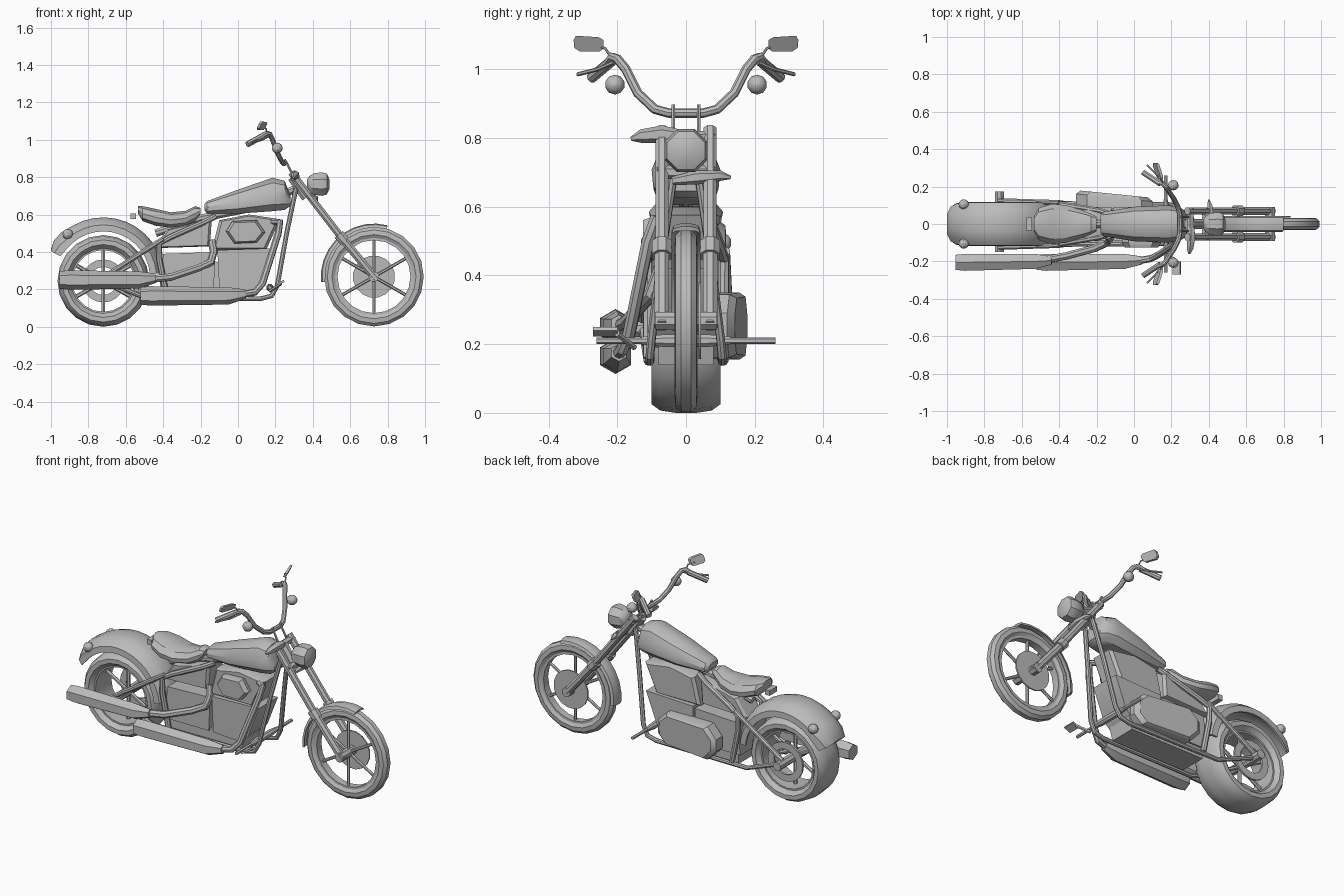
import bpy, bmesh
from math import cos, sin, pi, radians
from mathutils import Vector

cube = bpy.data.objects.get("Cube")
if cube:
    bpy.data.objects.remove(cube)

grey = bpy.data.materials.new("plain_grey")
grey.use_nodes = True
grey.diffuse_color = (0.5, 0.5, 0.5, 1)
grey.node_tree.nodes["Principled BSDF"].inputs["Base Color"].default_value = (0.5, 0.5, 0.5, 1)
parts = []


def loft(name, rings, loop=False):
    """Skin a row of closed rings; cap the ends unless the row loops."""
    bm = bmesh.new()
    rows = [[bm.verts.new(p) for p in ring] for ring in rings]
    n = len(rows[0])
    for a, b in zip(rows, rows[1:] + rows[:1] if loop else rows[1:]):
        for i in range(n):
            j = (i + 1) % n
            bm.faces.new((a[i], a[j], b[j], b[i]))
    if not loop:
        bm.faces.new(rows[0])
        bm.faces.new(rows[-1])
    bmesh.ops.recalc_face_normals(bm, faces=bm.faces)
    mesh = bpy.data.meshes.new(name)
    bm.to_mesh(mesh)
    bm.free()
    mesh.materials.append(grey)
    obj = bpy.data.objects.new(name, mesh)
    bpy.context.collection.objects.link(obj)
    parts.append(obj)
    return obj


def tube(name, points, radius, n=8):
    """Round bar along a path; radius is one number or one per point."""
    pts = [Vector(p) for p in points]
    radii = radius if isinstance(radius, (list, tuple)) else [radius] * len(pts)
    rings, quat, last = [], None, None
    for i, p in enumerate(pts):
        t = (pts[min(i + 1, len(pts) - 1)] - pts[max(i - 1, 0)]).normalized()
        quat = last.rotation_difference(t) @ quat if quat else t.to_track_quat('Z', 'Y')
        last = t
        rings.append([p + quat @ Vector((cos(2 * pi * (k + .5) / n), sin(2 * pi * (k + .5) / n), 0)) * radii[i]
                      for k in range(n)])
    return loft(name, rings)


def lathe(name, profile, cx, cz, n=20, start=0, end=360):
    """Turn a closed (y, radius) profile about a sideways axle."""
    full = end - start == 360
    angles = [radians(start + (end - start) * i / n) for i in range(n if full else n + 1)]
    return loft(name, [[(cx + r * cos(a), y, cz + r * sin(a)) for y, r in profile] for a in angles], full)


def prism(name, outline, layers):
    """Side outline (x, z) stacked over (y, scale) layers."""
    mx = sum(p[0] for p in outline) / len(outline)
    mz = sum(p[1] for p in outline) / len(outline)
    return loft(name, [[(mx + (x - mx) * s, y, mz + (z - mz) * s) for x, z in outline] for y, s in layers])


def body(name, stations):
    """Rounded shell through (x, bottom, top, half width) stations."""
    half = [(.3, 1), (.75, .85), (1, .5), (.95, .2), (.6, 0)]
    shape = half + [(-y, z) for y, z in reversed(half)]
    return loft(name, [[(x, y * w, b + z * (t - b)) for y, z in shape] for x, b, t, w in stations])


def ball(name, centre, r):
    x, y, z = centre
    angles = [-1.5, -.95, -.45, 0, .45, .95, 1.5]
    return tube(name, [(x + r * sin(a), y, z) for a in angles], [r * cos(a) for a in angles], 10)


def mirror_y(points, s):
    return [(x, y * s, z) for x, y, z in points]


SIDES = (("left", 1), ("right", -1))
FX, FZ, RX, RZ = .727, .268, -.72, .245

# Wheels
lathe("front_tyre", [(.02, .205), (.033, .225), (.03, .25), (.014, .266),
                     (-.014, .266), (-.03, .25), (-.033, .225), (-.02, .205)], FX, FZ)
lathe("rear_tyre", [(.07, .17), (.1, .195), (.1, .22), (.075, .238), (.03, .245),
                    (-.03, .245), (-.075, .238), (-.1, .22), (-.1, .195), (-.07, .17)], RX, RZ)
lathe("front_rim", [(.022, .195), (.022, .212), (-.022, .212), (-.022, .195)], FX, FZ)
lathe("rear_rim", [(.075, .165), (.075, .18), (-.075, .18), (-.075, .165)], RX, RZ)
for name, cx, cz, reach, r in (("front", FX, FZ, .2, .009), ("rear", RX, RZ, .17, .011)):
    for k in range(6):
        a = radians(30 + 60 * k)
        tube(name + "_spoke", [(cx, 0, cz), (cx + reach * cos(a), 0, cz + reach * sin(a))], r, 6)
tube("front_axle", [(FX, -.09, FZ), (FX, .09, FZ)], .028)
tube("rear_axle", [(RX, -.15, RZ), (RX, .175, RZ)], .026)
tube("front_brake_disc", [(FX, .036, FZ), (FX, .044, FZ)], .113, 16)
lathe("rear_sprocket", [(.085, .075), (.085, .115), (.097, .115), (.097, .075)], RX, RZ)

# Fenders
rear_arch = [(.117, .25), (.115, .285), (.08, .312), (.035, .325)]
rear_section = rear_arch + [(-y, r) for y, r in reversed(rear_arch)]
rear_section += [(-.105, .25), (-.1, .28), (-.03, .31), (.03, .31), (.1, .28), (.105, .25)]
fender = lathe("rear_fender", rear_section, RX, RZ + .015, 14, 5, 152)
for v in fender.data.vertices:          # tail narrows and flicks out
    if v.co.x < -.93:
        v.co.y *= max(.6, 1 + (v.co.x + .93) * 5)
        v.co.x = max(v.co.x - .01, -1)
lathe("front_fender", [(.042, .262), (.036, .278), (.012, .284), (-.012, .284), (-.036, .278), (-.042, .262),
                       (-.03, .27), (.03, .27)], FX, FZ, 9, 75, 186)

# Fork and steering
for side, s in SIDES:
    top, collar, foot = Vector((.285, .07 * s, .825)), Vector((.555, .07 * s, .475)), Vector((FX, .07 * s, FZ))
    along = (foot - collar).normalized()
    tube(side + "_fork_tube", [top, collar], .021)
    tube(side + "_fork_collar", [collar - along * .025, collar + along * .025], .031)
    tube(side + "_fork_slider", [collar, foot + along * .02], .023)
    tube(side + "_riser", [(.3, .037 * s, .8), (.25, .037 * s, .895)], .006, 6)
for z, x in ((.8, .3), (.7, .38)):
    tube("fork_yoke", [(x, -.085, z), (x, .085, z)], .02, 6)
tube("steering_neck", [(.29, 0, .8), (.365, 0, .69)], .028)
tube("upper_clamp_fin", [(.295, -.16, .797), (.3, -.13, .805), (.305, -.07, .81), (.305, -.02, .805)],
     [.006, .02, .026, .02], 6)
tube("lower_clamp_fin", [(.4, .13, .685), (.405, .1, .69), (.41, .03, .685), (.405, -.04, .675)],
     [.005, .015, .021, .012], 6)
tube("headlight", [(.37, 0, .763), (.38, 0, .763), (.405, 0, .763), (.45, 0, .763), (.475, 0, .763), (.488, 0, .763)],
     [.025, .045, .062, .068, .06, .03], 8)

# Handlebar with controls
arm = [(.245, .05, .872), (.235, .09, .883), (.21, .14, .93), (.185, .175, 1.0), (.17, .2, 1.03), (.155, .215, 1.035),
       (.13, .225, 1.02)]
tube("handlebar", list(reversed(mirror_y(arm, -1))) + arm, .014)
for side, s in SIDES:
    tube(side + "_grip", mirror_y([(.14, .215, 1.025), (.05, .275, .975)], s), .016)
    tube(side + "_lever", mirror_y([(.165, .21, 1.02), (.13, .255, 1.0), (.07, .315, .985)], s), .006, 6)
    tube(side + "_mirror_stalk", mirror_y([(.155, .215, 1.03), (.15, .235, 1.06), (.125, .26, 1.07)], s), .004, 6)
    face = [(.24, 1.085), (.255, 1.093), (.32, 1.097), (.327, 1.085), (.325, 1.062), (.31, 1.052), (.25, 1.052),
            (.24, 1.06)]
    loft(side + "_mirror", [[(x - (y - .28) * .35 + (z - 1.07) * .5, y * s, z) for y, z in face] for x in (.12, .135)])
    ball(side + "_front_signal", (.21, .207 * s, .955), .029)
    ball(side + "_rear_signal", (-.91, .105 * s, .495), .028)

# Tank and seat
body("fuel_tank", [(-.18, .625, .655, .045), (-.165, .605, .672, .065), (0, .605, .733, .092), (.185, .618, .797, .1),
                   (.25, .625, .78, .088), (.28, .645, .7, .06)])
body("seat", [(-.535, .605, .645, .04), (-.51, .565, .645, .085), (-.44, .54, .63, .108), (-.36, .53, .612, .1),
              (-.28, .54, .62, .075), (-.23, .565, .645, .055), (-.2, .605, .635, .04)])
prism("seat_tab", [(-.575, .575), (-.545, .575), (-.545, .605), (-.575, .605)], [(-.035, 1), (.035, 1)])

# Frame
tube("backbone", [(.31, 0, .74), (.1, 0, .64), (-.2, 0, .58), (-.44, 0, .5)], .022)
for side, s in SIDES:
    tube(side + "_cradle", mirror_y([(.31, .03, .74), (.26, .065, .5), (.21, .1, .22), (.18, .105, .165),
                                     (.12, .105, .15), (-.48, .11, .15), (RX, .125, RZ)], s), .013)
    tube(side + "_seat_rail", mirror_y([(-.12, .05, .59), (-.18, .07, .56), (-.36, .1, .48), (-.42, .11, .445),
                                        (-.42, .11, .36), (-.38, .11, .16)], s), .016)
    tube(side + "_stay", mirror_y([(-.4, .115, .47), (RX, .125, .265)], s), .014)
    tube(side + "_foot_peg", mirror_y([(.17, .1, .21), (.17, .26, .21)], s), .01, 6)
tube("peg_bar", [(.17, -.13, .21), (.17, -.06, .21), (.17, .06, .21), (.17, .13, .21)], [.012, .02, .02, .012])
tube("pedal_arm", [(.17, -.15, .19), (.23, -.2, .23)], .009, 6)
prism("pedal", [(.21, .222), (.25, .24), (.245, .25), (.205, .232)], [(-.27, 1), (-.2, 1)])

# Engine
prism("rear_cylinder", [(-.45, .42), (-.38, .52), (-.14, .58), (-.15, .43)], [(-.075, .9), (-.06, 1), (.06, 1), (.075, .9)])
prism("front_cylinder", [(-.14, .41), (-.1, .57), (.06, .6), (.225, .575), (.15, .41)],
      [(-.075, .9), (-.06, 1), (.06, 1), (.075, .9)])
prism("gearbox", [(-.42, .2), (-.4, .39), (-.12, .4), (-.13, .2)], [(-.09, 1), (.09, 1)])
prism("crankcase", [(-.1, .2), (-.11, .41), (.2, .42), (.13, .24), (.07, .19)], [(-.09, 1), (.09, 1)])
prism("engine_base", [(-.4, .14), (-.4, .21), (.1, .21), (.08, .14)], [(-.08, 1), (.08, 1)])
prism("air_cleaner", [(-.065, .51), (-.03, .565), (.1, .57), (.145, .505), (.1, .45), (-.02, .445)],
      [(-.06, .9), (-.1, 1), (-.125, .85)])
cover = prism("primary_cover", [(-.31, .22), (-.31, .29), (-.25, .35), (.04, .345), (.1, .29), (.1, .21), (.05, .16),
                                (-.25, .155)], [(.08, 1), (.14, 1), (.16, .88)])
for v in cover.data.vertices:           # cover leans outward to the rear
    v.co.y -= .1 * (v.co.x + .1)

# Exhausts
tube("front_exhaust_pipe", [(.17, -.05, .56), (.225, -.09, .56), (.215, -.11, .5), (.13, -.165, .23), (.09, -.185, .185),
                            (0, -.2, .17)], .019)
tube("rear_exhaust_pipe", [(-.14, -.06, .46), (-.13, -.08, .4), (-.145, -.1, .345), (-.21, -.13, .315),
                           (-.36, -.17, .265), (-.52, -.2, .25)], .021)
for name, front, back, z in (("lower", .04, -.52, .165), ("upper", -.44, -.955, .25)):
    tube(name + "_muffler", [(front, -.195, z + .01), (front - .09, -.2, z), (back + .05, -.205, z), (back, -.205, z)],
         [.025, .046, .052, .046], 6)

# Soft shading with sharp edges kept
bpy.ops.object.select_all(action='DESELECT')
for obj in parts:
    obj.select_set(True)
bpy.context.view_layer.objects.active = parts[0]
bpy.ops.object.shade_smooth_by_angle(angle=radians(32))
